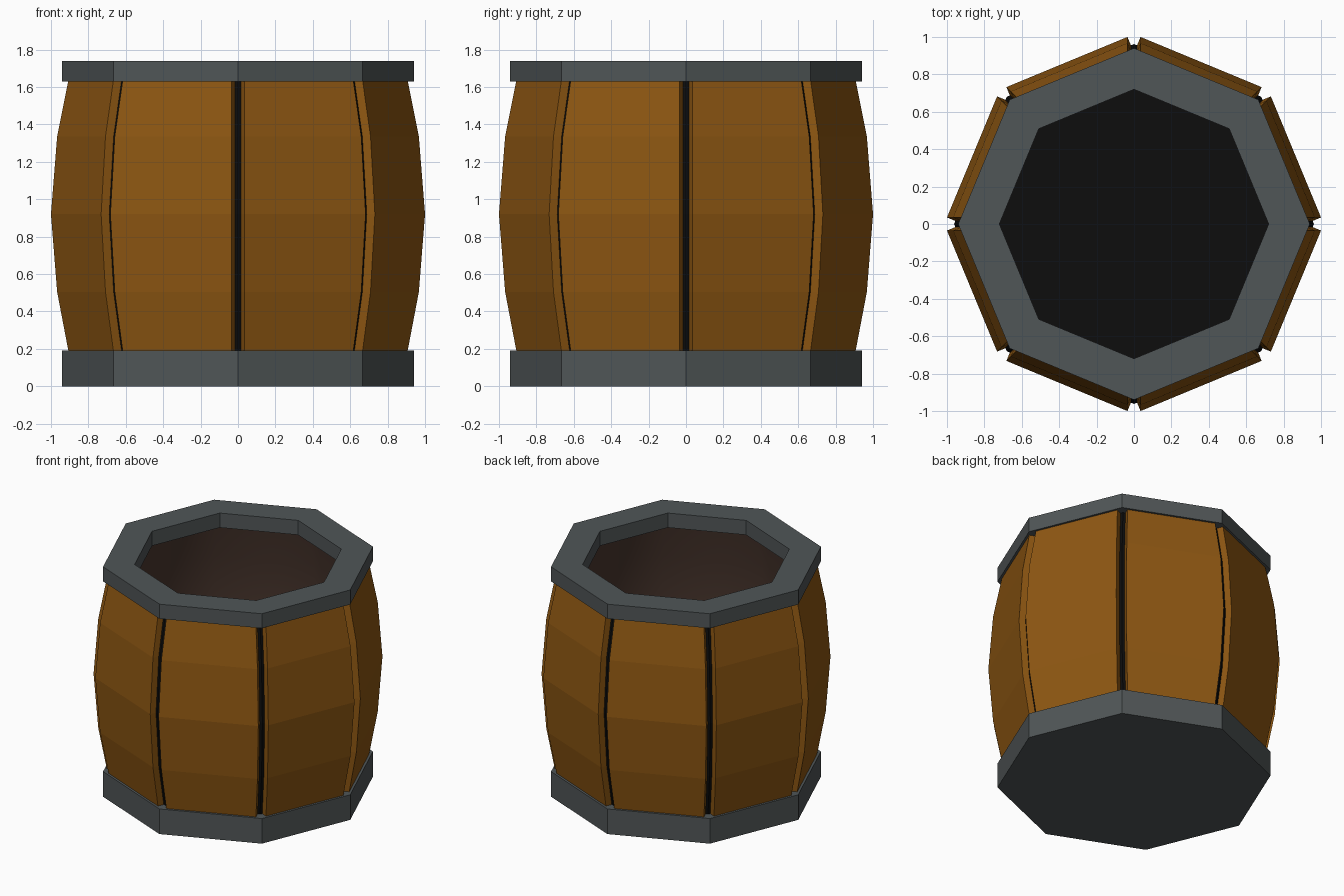
import bpy, bmesh, math
from mathutils import Matrix

if "Cube" in bpy.data.objects:
    bpy.data.objects.remove(bpy.data.objects["Cube"])

SIDES = 8
# barrel profile: height, corner radius of the staves
PROFILE = [(0.09, 0.888), (0.505, 0.967), (0.92, 1.0), (1.335, 0.967), (1.73, 0.888)]


def material(name, rgb):
    m = bpy.data.materials.new(name)
    m.diffuse_color = (*rgb, 1.0)
    m.use_nodes = True
    m.node_tree.nodes["Principled BSDF"].inputs["Base Color"].default_value = m.diffuse_color
    return m


wood = material("orange_wood", (0.27, 0.095, 0.006))
metal = material("grey_metal", (0.080, 0.092, 0.095))
black = material("black", (0.004, 0.004, 0.004))
brown = material("dark_brown", (0.065, 0.036, 0.026))


def make(name, bm, mat, fix=True):
    if fix:
        bmesh.ops.recalc_face_normals(bm, faces=bm.faces[:])
    me = bpy.data.meshes.new(name)
    bm.to_mesh(me)
    bm.free()
    me.materials.append(mat)
    ob = bpy.data.objects.new(name, me)
    bpy.context.collection.objects.link(ob)
    return ob


def octagon(bm, r, z):
    return [bm.verts.new((r * math.cos(i * math.tau / SIDES),
                          r * math.sin(i * math.tau / SIDES), z)) for i in range(SIDES)]


def bridge(bm, a, b):
    n = len(a)
    return [bm.faces.new((a[i], a[(i + 1) % n], b[(i + 1) % n], b[i])) for i in range(n)]


def slab(name, r, z0, z1, mat):
    bm = bmesh.new()
    a, b = octagon(bm, r, z0), octagon(bm, r, z1)
    bridge(bm, a, b)
    bm.faces.new(a)
    bm.faces.new(b)
    return make(name, bm, mat)


def shell(name, offset, mat, inward):
    bm = bmesh.new()
    rings = [octagon(bm, r - offset, z) for z, r in PROFILE]
    for a, b in zip(rings, rings[1:]):
        for f in bridge(bm, a, b):
            f.smooth = inward
    if inward:
        bmesh.ops.reverse_faces(bm, faces=bm.faces[:])
    return make(name, bm, mat, fix=False)


# bottom base
slab("base", 0.94, 0.0, 0.19, metal)

# top rim with octagonal opening
bm = bmesh.new()
loops = [octagon(bm, r, z) for r, z in ((0.94, 1.63), (0.94, 1.74), (0.72, 1.74), (0.72, 1.63))]
for k in range(4):
    bridge(bm, loops[k], loops[(k + 1) % 4])
make("top_rim", bm, metal)

# bulging staves, one per side, with gaps at the corners
GAP, THICK = 0.035, 0.047
c, s = math.cos(math.pi / SIDES), math.sin(math.pi / SIDES)
for k in range(SIDES):
    bm = bmesh.new()
    rings = []
    for z, r in PROFILE:
        d, w = c * r + s * GAP, s * r - c * GAP
        rings.append([bm.verts.new(p) for p in
                      ((d, -w, z), (d, w, z), (d - THICK, w, z), (d - THICK, -w, z))])
    for a, b in zip(rings, rings[1:]):
        bridge(bm, a, b)
    bm.faces.new(rings[0])
    bm.faces.new(rings[-1])
    bm.transform(Matrix.Rotation((k + 0.5) * math.tau / SIDES, 4, 'Z'))
    make(f"stave_{k + 1}", bm, wood)

# black backing seen through the gaps, brown interior wall, black floor
shell("backing", 0.038, black, False)
shell("inner_wall", 0.055, brown, True)
slab("inner_floor", 0.85, 0.15, 0.20, black)
